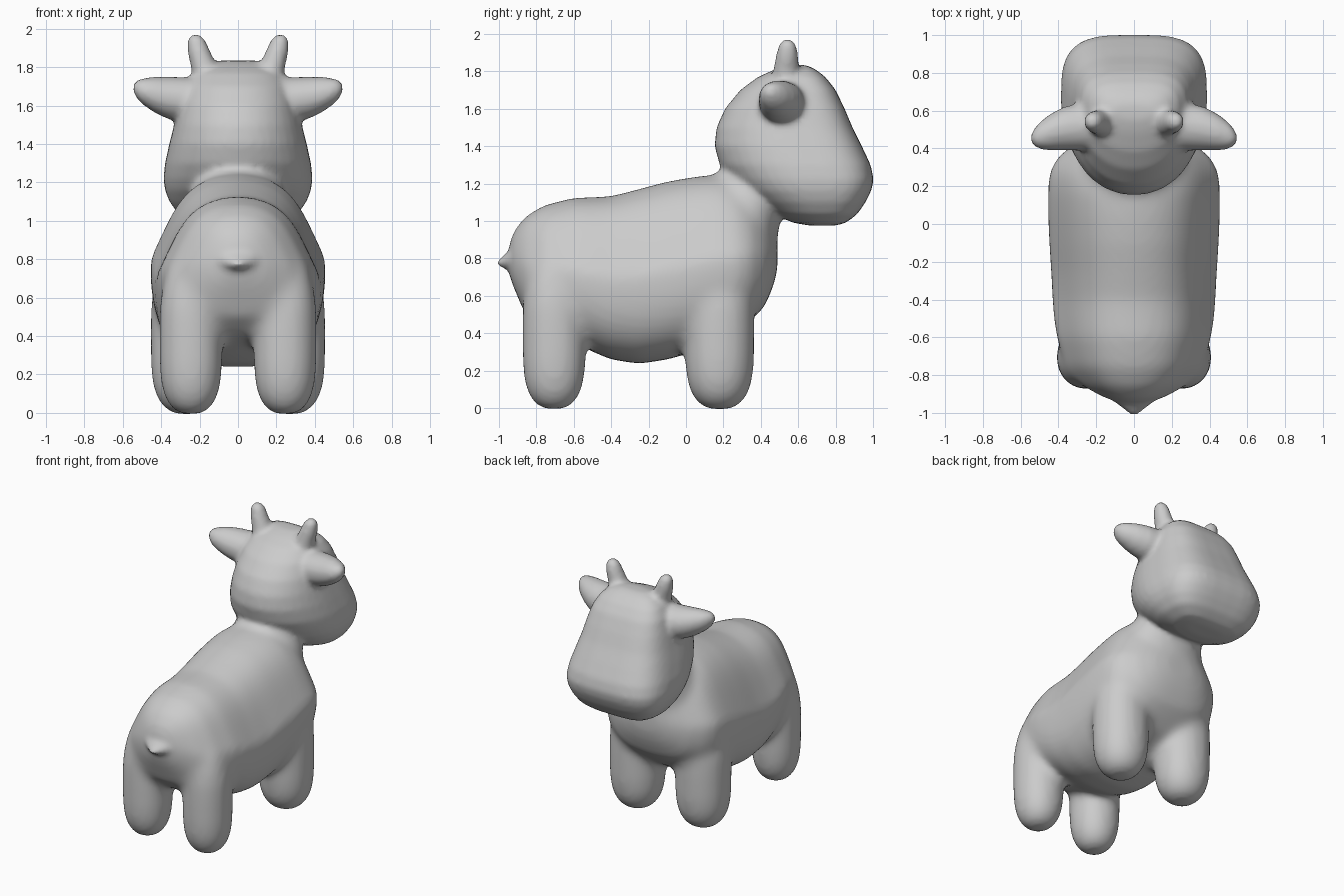
import bpy, bmesh
from math import cos, sin, pi
from mathutils import Vector

if "Cube" in bpy.data.objects:
    bpy.data.objects.remove(bpy.data.objects["Cube"])

bm = bmesh.new()
SEG = 40


def power(v, n):
    return (abs(v) ** (2 / n)) * (1 if v >= 0 else -1)


def loft(rings):
    """Skin closed rings and cap both ends."""
    loops = [[bm.verts.new(p) for p in r] for r in rings]
    faces = []
    for a, b in zip(loops, loops[1:]):
        for i in range(SEG):
            j = (i + 1) % SEG
            faces.append(bm.faces.new((a[i], a[j], b[j], b[i])))
    faces.append(bm.faces.new(loops[0]))
    faces.append(bm.faces.new(loops[-1]))
    bmesh.ops.recalc_face_normals(bm, faces=faces)


def ring(axis, pos, c1, c2, r1, r2, n=2.0):
    """Superellipse ring across the given axis."""
    pts = []
    for i in range(SEG):
        a = 2 * pi * i / SEG
        u, v = c1 + r1 * power(cos(a), n), c2 + r2 * power(sin(a), n)
        pts.append(Vector({'x': (pos, u, v), 'y': (u, pos, v), 'z': (u, v, pos)}[axis]))
    return pts


def torso_ring(y, top, bottom, w):
    """Ring across y: narrowed shoulders above, fuller flanks below."""
    mid, h = (top + bottom) / 2, (top - bottom) / 2
    upper = ring('y', y, 0, mid, w, h)
    lower = ring('y', y, 0, mid, w, h, 2.7)
    pts = [u if u.z > mid else v for u, v in zip(upper, lower)]
    for p in pts:
        t = max(0, (p.z - mid) / h)
        p.x *= 1 - .45 * t * (1 - t)
    return pts


def head_ring(z, back, front, w):
    """Plan outline: round behind, squared at the muzzle."""
    d = front - back
    mid = back + .55 * d
    behind = ring('z', z, 0, mid, w, .55 * d, 2.1)
    ahead = ring('z', z, 0, mid, w, .45 * d, 3.4)
    return [a if a.y > mid else b for a, b in zip(ahead, behind)]


def skin(name, voxel, iterations):
    """Fuse the lofts into one softened skin object and empty the working mesh."""
    mesh = bpy.data.meshes.new(name)
    bm.to_mesh(mesh)
    bm.clear()
    ob = bpy.data.objects.new(name, mesh)
    bpy.context.collection.objects.link(ob)
    fuse = ob.modifiers.new("fuse", 'REMESH')
    fuse.mode = 'VOXEL'
    fuse.voxel_size = voxel
    fuse.use_smooth_shade = True
    soft = ob.modifiers.new("soften", 'SMOOTH')
    soft.factor = .5
    soft.iterations = iterations
    return ob


# torso: y, top, bottom, half width
torso = [(-.95, .87, .72, .07), (-.92, .95, .64, .16), (-.86, 1.025, .50, .27),
         (-.76, 1.085, .41, .36), (-.6, 1.125, .35, .41), (-.5, 1.128, .30, .425),
         (-.4, 1.133, .258, .433), (-.25, 1.172, .235, .44), (-.1, 1.212, .258, .45),
         (.05, 1.238, .30, .457), (.17, 1.248, .35, .457), (.27, 1.22, .40, .45),
         (.35, 1.16, .47, .41), (.42, 1.08, .54, .325), (.467, .98, .65, .22),
         (.49, .9, .74, .11)]
loft([torso_ring(*r) for r in torso])

# neck: z, back, front, half width
neck = [(.8, .1, .46, .30), (.95, .12, .495, .29), (1.1, .14, .535, .265),
        (1.25, .17, .59, .22), (1.4, .25, .6, .2)]
loft([ring('z', z, 0, (b + f) / 2, w, (f - b) / 2) for z, b, f, w in neck])

# rounded legs running up into shoulder and hip: z, radius factor
LEG = [(-.008, .3), (.003, .48), (.03, .68), (.08, .86), (.15, .98), (.25, 1.03),
       (.42, 1.04), (.54, 1.03), (.64, .95), (.74, .8), (.82, .5)]
for s in (-1, 1):
    for cx, cy, rx, ry in [(.268, .18, .182, .18), (.245, -.705, .160, .165)]:
        loft([ring('z', z, s * cx, cy, rx * k, ry * k, 2.1) for z, k in LEG])

# soften the body strongly, then carry its skin over to the final fuse
body = skin("body", .02, 24)
body_eval = body.evaluated_get(bpy.context.evaluated_depsgraph_get())
bm.from_mesh(body_eval.to_mesh())
bpy.data.objects.remove(body)

# head with broad square muzzle: z, back, front, half width
head = [(.975, .66, .80, .14), (.99, .575, .855, .23), (1.035, .465, .915, .31),
        (1.1, .37, .96, .357), (1.16, .29, .99, .38), (1.22, .235, 1.004, .388),
        (1.3, .18, .987, .38), (1.4, .152, .94, .358), (1.5, .163, .89, .333),
        (1.6, .208, .848, .31), (1.7, .29, .80, .28), (1.77, .385, .745, .235),
        (1.812, .48, .69, .175), (1.834, .55, .64, .11)]
loft([head_ring(*r) for r in head])

# small flat tail
loft([ring('y', y, 0, z, rx, rz) for y, z, rx, rz in
      [(-1.008, .775, .022, .016), (-.985, .778, .05, .026), (-.95, .79, .095, .05),
       (-.88, .81, .16, .10)]])

for s in (-1, 1):
    # ears
    loft([ring('x', s * x, y, z, ry, rz) for x, y, z, ry, rz in
          [(.15, .53, 1.64, .13, .11), (.28, .515, 1.630, .126, .118),
           (.37, .505, 1.641, .116, .109), (.44, .487, 1.658, .098, .092),
           (.50, .468, 1.675, .072, .067), (.533, .457, 1.687, .042, .042),
           (.545, .455, 1.69, .02, .02)]])
    # horns
    loft([ring('z', z, s * x, y, r, r) for z, x, y, r in
          [(1.7, .155, .53, .078), (1.8, .175, .535, .07), (1.88, .203, .54, .06),
           (1.94, .217, .543, .048), (1.97, .222, .543, .024)]])

calf = skin("calf", .018, 5)
